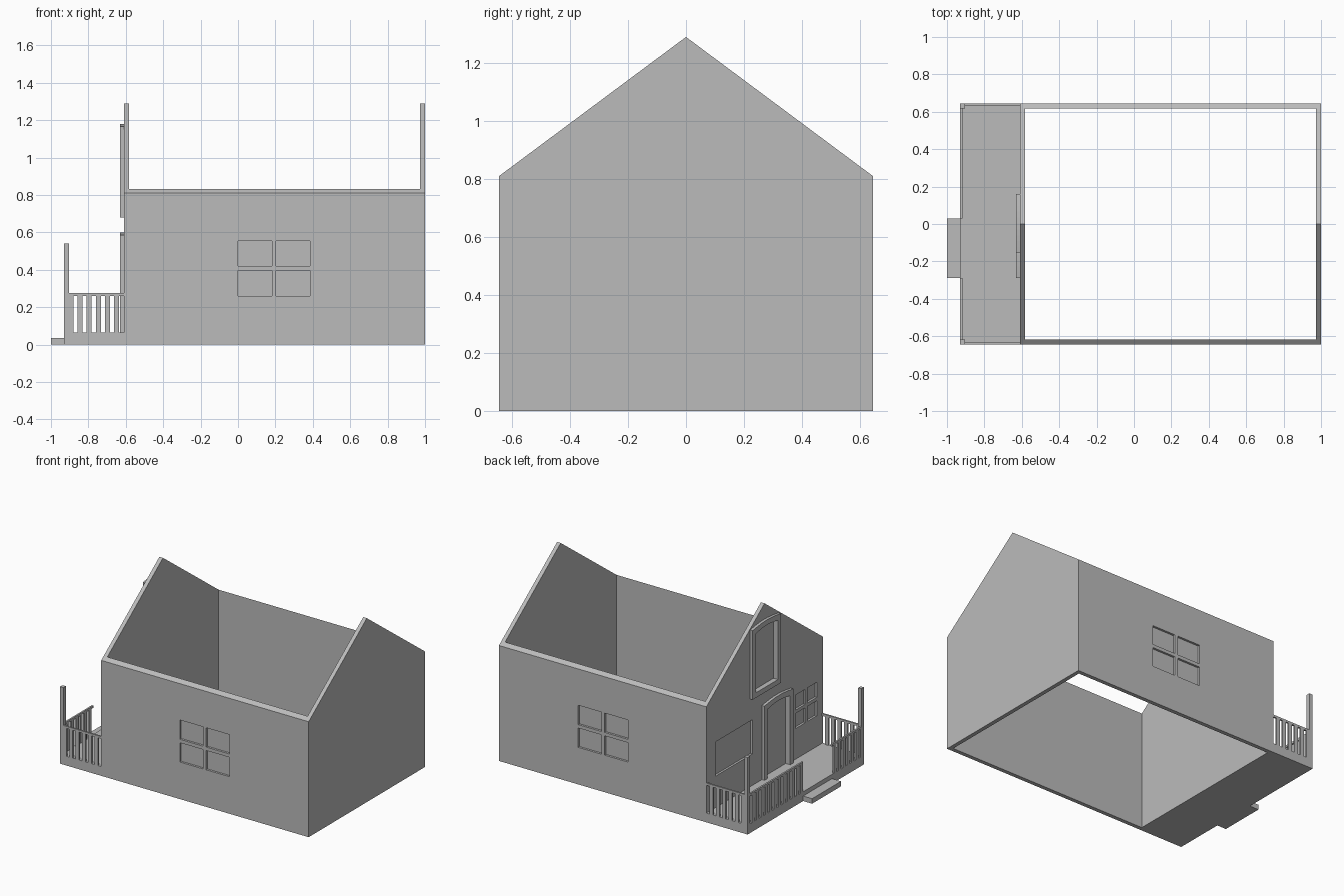
import bpy, bmesh, math

cube = bpy.data.objects.get("Cube")
if cube:
    bpy.data.objects.remove(cube, do_unlink=True)

grey = bpy.data.materials.new("plain_grey")
grey.use_nodes = True
grey.diffuse_color = (0.5, 0.5, 0.5, 1)
grey.node_tree.nodes["Principled BSDF"].inputs["Base Color"].default_value = (0.5, 0.5, 0.5, 1)

HALF = 0.645                  # half width of the house
FRONT, BACK = -0.61, 1.0      # gable faces along x
EDGE = -0.93                  # outer edge of the porch
WALL, RECESS = 0.028, 0.015
FLOOR, RAIL, THIN = 0.065, 0.275, 0.012


def finish(name, bm):
    bmesh.ops.recalc_face_normals(bm, faces=bm.faces)
    mesh = bpy.data.meshes.new(name)
    bm.to_mesh(mesh)
    bm.free()
    mesh.materials.append(grey)
    obj = bpy.data.objects.new(name, mesh)
    bpy.context.collection.objects.link(obj)
    return obj


def add_prism(bm, outline, x0, x1):
    """Extrude a (y, z) outline along x."""
    face = bm.faces.new([bm.verts.new((x0, y, z)) for y, z in outline])
    out = bmesh.ops.extrude_face_region(bm, geom=[face])
    verts = [v for v in out["geom"] if isinstance(v, bmesh.types.BMVert)]
    bmesh.ops.translate(bm, verts=verts, vec=(x1 - x0, 0, 0))


def add_box(bm, xs, ys, zs):
    (y0, y1), (z0, z1) = ys, zs
    add_prism(bm, [(y0, z0), (y1, z0), (y1, z1), (y0, z1)], *xs)


def boxes(name, *specs):
    bm = bmesh.new()
    for spec in specs:
        add_box(bm, *spec)
    return finish(name, bm)


def prism(name, outline, x0, x1):
    bm = bmesh.new()
    add_prism(bm, outline, x0, x1)
    return finish(name, bm)


def cut(target, cutter, keep=False):
    mod = target.modifiers.new("cut", 'BOOLEAN')
    mod.operation, mod.solver, mod.object = 'DIFFERENCE', 'EXACT', cutter
    bpy.context.view_layer.objects.active = target
    bpy.ops.object.modifier_apply(modifier=mod.name)
    if not keep:
        bpy.data.objects.remove(cutter, do_unlink=True)


def arch(y0, y1, z0, z1, rise=0.015, steps=10):
    """Opening outline with a shallow curved head."""
    top = [(y1 + (y0 - y1) * i / steps,
            z1 - rise + rise * math.sin(math.pi * i / steps)) for i in range(steps + 1)]
    return [(y0, z0), (y1, z0)] + top


def panes(span, heights, gap=0.024):
    """Split a window into two by two panes."""
    def halves(a, b):
        mid = (a + b) / 2
        return [(a, mid - gap / 2), (mid + gap / 2, b)]
    return [(p, q) for p in halves(*span) for q in halves(*heights)]


# House shell: gabled block hollowed out, open above and below
house = prism("house_walls",
              [(-HALF, 0), (HALF, 0), (HALF, 0.81), (0, 1.29), (-HALF, 0.81)], FRONT, BACK)
cut(house, boxes("hollow", ((FRONT + WALL, BACK - WALL),
                            (WALL - HALF, HALF - WALL), (-0.1, 1.5))))

# Recessed windows in both long walls and the porch gable
recesses = []
for x, z in panes((0, 0.385), (0.26, 0.555)):
    recesses.append((x, (-HALF - 0.05, RECESS - HALF), z))
    recesses.append((x, (HALF - RECESS, HALF + 0.05), z))
into_gable = (FRONT - 0.05, FRONT + RECESS)
for y, z in panes((-0.58, -0.345), (0.28, 0.515)):
    recesses.append((into_gable, y, z))
recesses.append((into_gable, (0.135, 0.545), (0.285, 0.525)))
cut(house, boxes("window_cutter", *recesses))

# Door and loft window: curved-head frames around recessed panels
BORDER = 0.035
for name, y0, y1, z0, z1, sill in (("door_frame", -0.29, 0.03, FLOOR - 0.005, 0.6, -0.005),
                                   ("loft_window_frame", -0.155, 0.16, 0.68, 1.18, BORDER)):
    frame = prism(name, arch(y0, y1, z0, z1), FRONT - 0.02, FRONT)
    opening = prism("opening", arch(y0 + BORDER, y1 - BORDER, z0 + sill, z1 - BORDER), *into_gable)
    cut(frame, opening, keep=True)
    cut(house, opening)

# Porch slab and step
boxes("porch_floor", ((EDGE, FRONT + RECESS), (-HALF, HALF), (0, FLOOR)))
boxes("porch_step", ((-1.0, EDGE), (-0.29, 0.03), (0, 0.035)))


def bars(start, end, first, slot=0.022, pitch=0.049):
    """Solid strips left between evenly spaced slots."""
    result, a, b = [], start, first
    while b < end - slot * 0.9:
        result.append((a, b))
        a, b = b + slot, b + pitch
    if end - a > 0.005:
        result.append((a, end))
    return result


# Porch railings: top rail over upright bars
UPRIGHT, TOP = (FLOOR, RAIL - 0.015), (RAIL - 0.015, RAIL)
for name, side in (("right_side_railing", -1), ("left_side_railing", 1)):
    ys = tuple(sorted((side * HALF, side * (HALF - THIN))))
    specs = [(xs, ys, UPRIGHT) for xs in bars(EDGE, FRONT, EDGE + 0.05)]
    boxes(name, ((EDGE, FRONT), ys, TOP), *specs)

xs = (EDGE, EDGE + THIN)
for name, y0, y1 in (("short_front_railing", THIN - HALF, -0.29),
                     ("long_front_railing", 0.03, HALF - THIN)):
    specs = [(xs, ys, UPRIGHT) for ys in bars(y0, y1, y0 + 0.027)]
    boxes(name, (xs, (y0, y1), TOP), *specs)

# Corner posts
for name, side in (("right_corner_post", -1), ("left_corner_post", 1)):
    ys = tuple(sorted((side * HALF, side * (HALF - 0.027))))
    boxes(name, ((EDGE, EDGE + 0.026), ys, (FLOOR, 0.54)))
